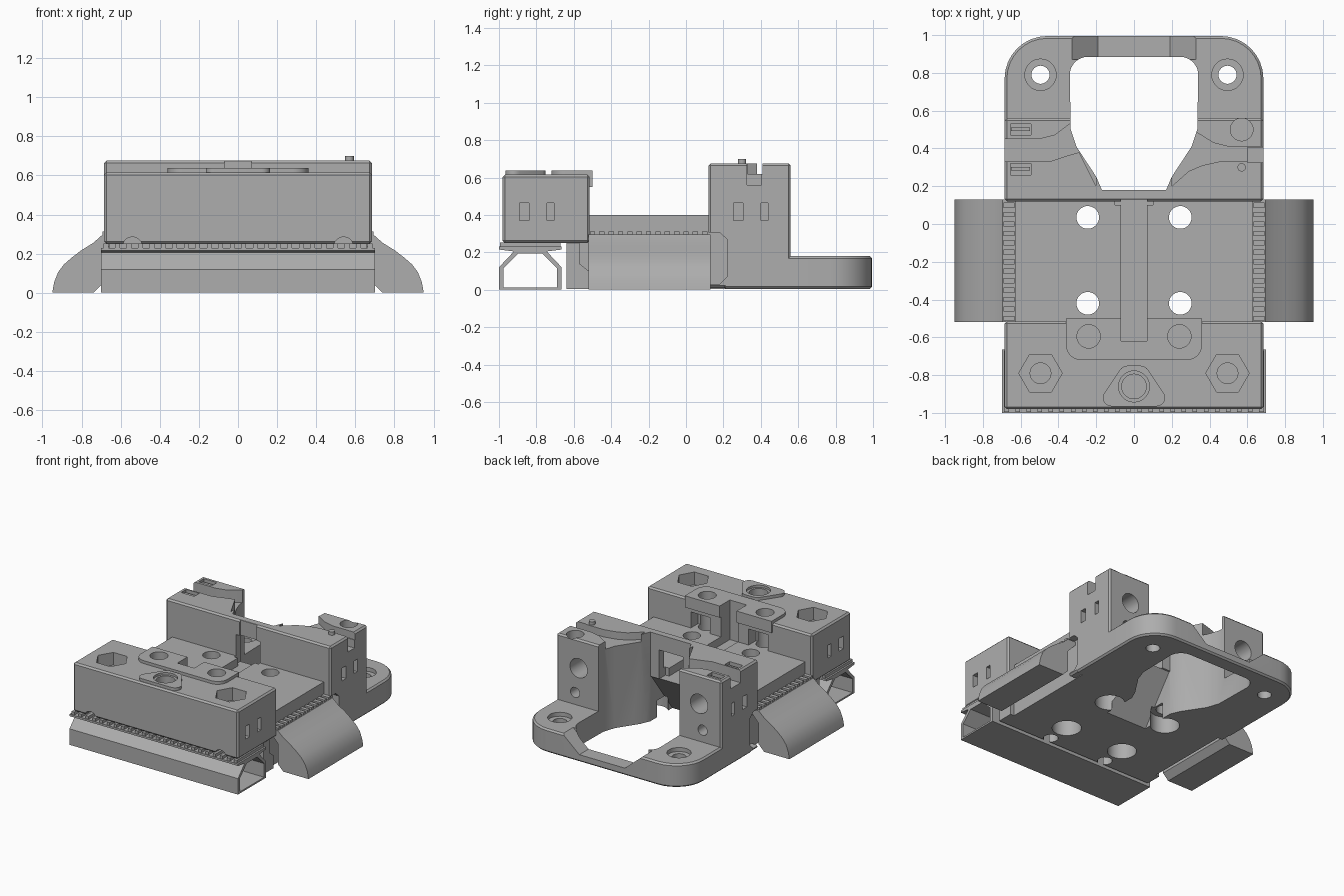
import bpy, bmesh, math
from mathutils import Vector

cube = bpy.data.objects.get("Cube")
if cube:
    bpy.data.objects.remove(cube, do_unlink=True)

gray = bpy.data.materials.new("plain gray")
gray.use_nodes = True
COLOR = (0.42, 0.42, 0.42, 1)
gray.diffuse_color = COLOR
gray.node_tree.nodes["Principled BSDF"].inputs["Base Color"].default_value = COLOR


def prism(name, pts, axis, lo, hi):
    """Extrude a 2D outline along an axis."""
    place = {"x": lambda a, b, t: (t, a, b), "y": lambda a, b, t: (a, t, b),
             "z": lambda a, b, t: (a, b, t)}[axis]
    bm = bmesh.new()
    face = bm.faces.new([bm.verts.new(place(a, b, lo)) for a, b in pts])
    ext = bmesh.ops.extrude_face_region(bm, geom=[face])
    verts = [v for v in ext["geom"] if isinstance(v, bmesh.types.BMVert)]
    bmesh.ops.translate(bm, verts=verts, vec=Vector(place(0, 0, hi - lo)))
    bmesh.ops.recalc_face_normals(bm, faces=bm.faces)
    mesh = bpy.data.meshes.new(name)
    bm.to_mesh(mesh)
    bm.free()
    mesh.materials.append(gray)
    obj = bpy.data.objects.new(name, mesh)
    bpy.context.collection.objects.link(obj)
    return obj


def box(name, x0, x1, y0, y1, z0, z1):
    return prism(name, [(x0, y0), (x1, y0), (x1, y1), (x0, y1)], "z", z0, z1)


def rod(name, a, b, r, axis, lo, hi, n=32):
    return prism(name, arc(a, b, r, 0, 360, n)[:-1], axis, lo, hi)


def arc(a, b, r, start, end, n=8):
    angles = [math.radians(start + (end - start) * i / n) for i in range(n + 1)]
    return [(a + r * math.cos(t), b + r * math.sin(t)) for t in angles]


def mirrored(pts):
    return [(-a, b) for a, b in reversed(pts)]


def apply(obj, mod):
    bpy.context.view_layer.objects.active = obj
    bpy.ops.object.modifier_apply(modifier=mod.name)


def cut(obj, cutters, op="DIFFERENCE"):
    for c in cutters:
        mod = obj.modifiers.new("cut", "BOOLEAN")
        mod.object, mod.operation, mod.solver = c, op, "EXACT"
        apply(obj, mod)
        bpy.data.objects.remove(c, do_unlink=True)


def bevel(obj, width):
    mod = obj.modifiers.new("edge", "BEVEL")
    mod.width, mod.segments, mod.limit_method = width, 1, "ANGLE"
    mod.angle_limit = math.radians(40)
    apply(obj, mod)


# main body: base, deck, front block, rear wall with towers, rear loop plate
body = box("carriage_body", -.63, .63, -.64, .3, .005, .4)
block = box("front_block", -.685, .685, -.98, -.515, .25, .615)
bevel(block, .012)
tower = box("tower", -.685, .685, .12, .56, .01, .675)
bevel(tower, .012)
half = [(.685, .2)] + arc(.46, .77, .225, 0, 90)
plate = prism("plate", half + mirrored(half), "z", .005, .18)
bevel(plate, .012)

# raised pads on the front block
half = [(.36, -.5)] + arc(.28, -.64, .08, 0, -90)
wide_pad = prism("wide_pad", half + mirrored(half), "z", .55, .637)
half = arc(.12, -.92, .045, -90, 40) + arc(.03, -.81, .06, 50, 90)
nose_pad = prism("nose_pad", half + mirrored(half), "z", .55, .637)
cut(body, [block, tower, plate, wide_pad, nose_pad], "UNION")

# large opening behind the rear wall, and the slanted duct under it
half = [(.17, .18), (.2, .25), (.305, .41), (.335, .5)] + arc(.245, .79, .095, 0, 90)
holes = [prism("opening", half + mirrored(half), "z", -.1, 1)]
holes.append(prism("duct", [(-.1, -.02), (.25, -.02), (.25, .36), (.17, .34)], "x", -.17, .17))
holes.append(prism("rear_dip", [(-.34, .19), (-.19, .06), (.19, .06), (.34, .19)], "y", .87, 1.1))
# central groove and wall window
holes.append(box("groove", -.07, .07, -.62, .13, .34, .8))
holes.append(box("window", -.1, .1, .1, .2, .34, .56))
holes.append(rod("nose_hole", 0, -.86, .065, "z", .35, .8))
holes.append(rod("nose_rim", 0, -.86, .082, "z", .62, .8))

for s in (-1, 1):
    # deck screws with wide bores underneath
    for y in (.035, -.42):
        holes.append(rod("bore", s * .245, y, .06, "z", -.1, .5))
        holes.append(rod("bore_wide", s * .245, y, .1, "z", -.1, .13))
    holes.append(rod("pad_hole", s * .24, -.595, .062, "z", .3, .8))
    holes.append(rod("under_hole", s * .24, -.595, .05, "z", -.1, .1))
    # hexagonal nut pockets
    holes.append(rod("nut", s * .495, -.79, .115, "z", .52, .8, 6))
    holes.append(rod("nut_bore", s * .495, -.79, .055, "z", .45, .6))
    holes.append(rod("front_arch", s * .54, .235, .05, "y", -1.1, -.92))
    # loop plate screws
    holes.append(rod("loop_hole", s * .495, .79, .048, "z", -.1, .3))
    holes.append(rod("loop_rim", s * .495, .79, .083, "z", .15, .3))
    # bores in the rear faces of the towers
    holes.append(rod("tower_bore", s * .5, .46, .072, "y", .35, .7))
    holes.append(rod("tower_pin", s * .53, .27, .038, "y", .4, .7))
    # small slots in the outer sides
    for y in (-.865, -.725, .28, .42):
        w = .025 if y in (-.865, .28) else .019
        holes.append(box("side_slot", s * .62, s * .8, y - w, y + w, .37, .465))
    # recess beside the deck under the towers
    holes.append(prism("recess", [(.1, .03), (.18, .03), (.22, .07), (.22, .27), (.18, .305),
                                  (.1, .305)], "x", s * .63, s * .8))
    # pockets in the back of the front block
    holes.append(box("back_pocket", s * .16, s * .32, -.6, -.4, .4, .52))

# cable channels across the tower tops
lane = [(.8, .41), (.5, .41), (.42, .43), (.34, .48), (.2, .55),
        (.2, .2), (.29, .28), (.36, .31), (.45, .33), (.8, .33)]
holes.append(prism("lane_left", lane, "z", .62, .8))
holes.append(box("lane_notch", .6, .8, .325, .405, .56, .8))
lane = [(-.8, .45), (-.5, .45), (-.42, .47), (-.34, .53), (-.2, .6), (-.2, .2),
        (-.29, .38), (-.36, .36), (-.45, .33), (-.8, .33)]
holes.append(prism("lane_right", lane, "z", .58, .8))
holes.append(rod("tower_socket", .57, .5, .06, "z", .6, .8))
for y in (.5, .29):
    holes.append(box("hook_slot", -.655, -.545, y - .03, y + .03, .6, .8))
cut(body, holes)

# locating pin and hook bars
rod("locating_pin", .57, .3, .022, "z", .6, .7, 16)
for y in (.5, .29):
    box("hook_bar", -.65, -.55, y - .008, y + .012, .6, .66)

# hollow rail beneath the front block
rail = prism("front_rail", [(-1, 0), (-.665, 0), (-.665, .12), (-.745, .205), (-.665, .215),
             (-.665, .23), (-1, .23), (-1, .215), (-.92, .205), (-1, .12)], "x", -.7, .7)
cut(rail, [prism("rail_core", [(-.975, .012), (-.69, .012), (-.69, .115), (-.77, .195),
                               (-.895, .195), (-.975, .115)], "x", -.8, .8)])
for i in range(24):
    x = -.675 + i * 1.35 / 23
    box("rail_rib", x - .012, x + .012, -.995, -.67, .225, .252)

# curved side wings with ribbed top strips
wing = [(.63, .295), (.695, .295), (.74, .255), (.8, .218), (.85, .18), (.89, .145),
        (.92, .105), (.94, .055), (.95, 0), (.74, 0), (.695, .045), (.695, .2), (.63, .27)]
for s, side in ((1, "left"), (-1, "right")):
    prism(side + "_wing", [(s * a, b) for a, b in wing], "y", -.52, .13)
    for i in range(13):
        y = -.5 + i * .05
        box(side + "_wing_rib", s * .632, s * .692, y - .014, y + .014, .29, .312)
    # corner posts that flank the wings
    prism(side + "_post", [(-.64, .005), (-.52, .005), (-.52, .1), (-.57, .14), (-.57, .25),
                           (-.64, .25)], "x", s * .62, s * .66)

for obj in bpy.context.scene.objects:
    if obj.type == "MESH":
        bpy.ops.object.select_all(action="DESELECT")
        obj.select_set(True)
        bpy.context.view_layer.objects.active = obj
        bpy.ops.object.shade_smooth_by_angle(angle=math.radians(25))
